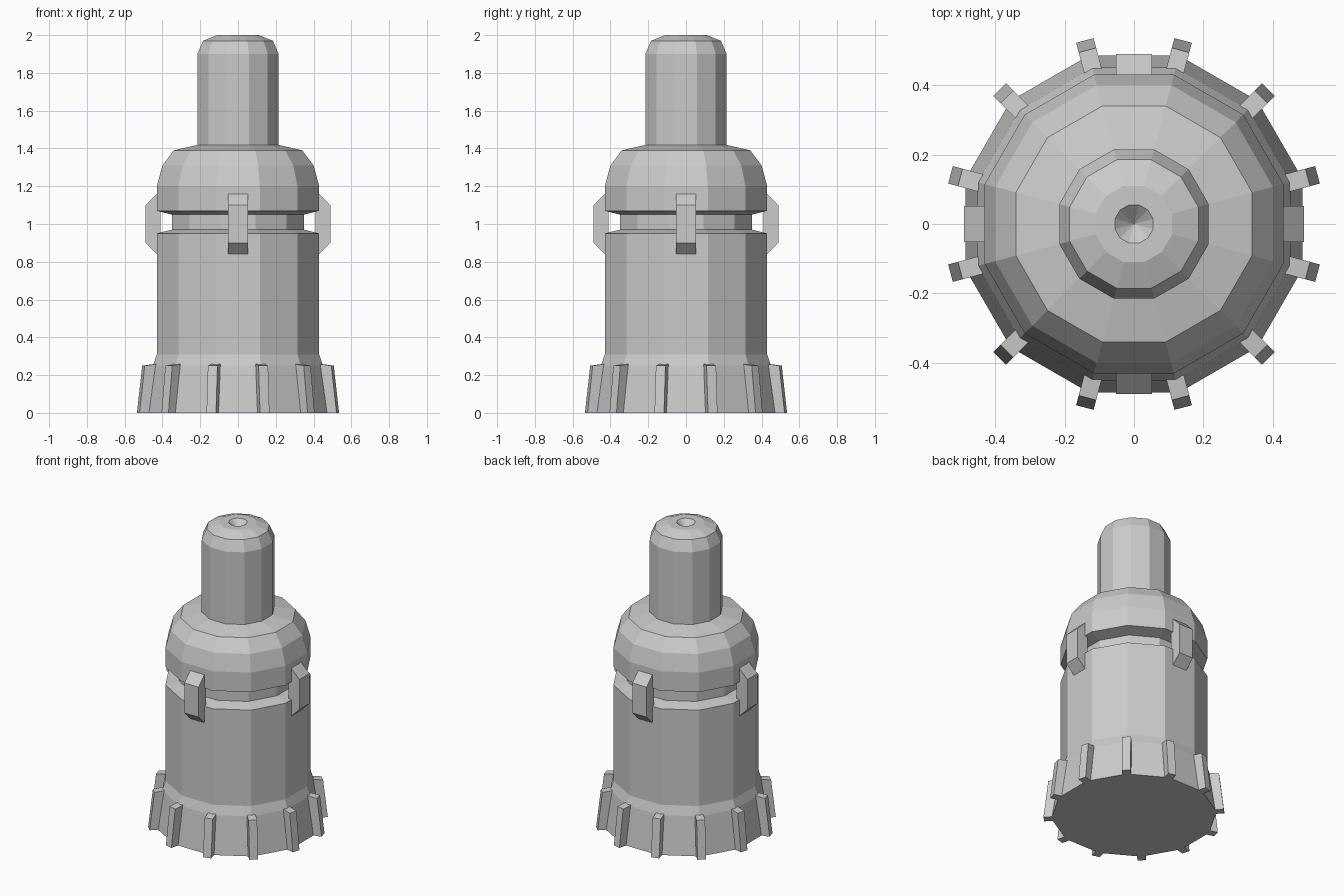
import bpy, bmesh, math
from mathutils import Matrix, Vector

cube = bpy.data.objects.get("Cube")
if cube:
    bpy.data.objects.remove(cube, do_unlink=True)

SIDES = 12
STEP = 2 * math.pi / SIDES

grey = bpy.data.materials.new("plain_grey")
grey.use_nodes = True
grey.diffuse_color = (0.6, 0.6, 0.6, 1)
grey.node_tree.nodes["Principled BSDF"].inputs["Base Color"].default_value = (0.6, 0.6, 0.6, 1)


def finish(bm, name):
    bmesh.ops.recalc_face_normals(bm, faces=bm.faces)
    mesh = bpy.data.meshes.new(name)
    bm.to_mesh(mesh)
    bm.free()
    mesh.materials.append(grey)
    obj = bpy.data.objects.new(name, mesh)
    bpy.context.collection.objects.link(obj)
    return obj


def lathe(name, profile):
    """Twelve-sided solid; radii are measured to the middle of each flat."""
    bm = bmesh.new()
    rings = []
    for r, z in profile:
        r /= math.cos(STEP / 2)
        rings.append([bm.verts.new((r * math.cos((i + 0.5) * STEP),
                                    r * math.sin((i + 0.5) * STEP), z))
                      for i in range(SIDES)])
    for low, high in zip(rings, rings[1:]):
        for i in range(SIDES):
            j = (i + 1) % SIDES
            bm.faces.new((low[i], low[j], high[j], high[i]))
    bm.faces.new(rings[0])
    bm.faces.new(rings[-1])
    bmesh.ops.remove_doubles(bm, verts=bm.verts, dist=0.0001)
    return finish(bm, name)


def radial_block(name, profile, width, angle):
    """Extrude an (outward, up) outline sideways, then turn it about z."""
    bm = bmesh.new()
    face = bm.faces.new([bm.verts.new((r, -width / 2, z)) for r, z in profile])
    ext = bmesh.ops.extrude_face_region(bm, geom=[face])["geom"]
    moved = [v for v in ext if isinstance(v, bmesh.types.BMVert)]
    bmesh.ops.translate(bm, verts=moved, vec=Vector((0, width, 0)))
    bmesh.ops.rotate(bm, verts=bm.verts, matrix=Matrix.Rotation(angle, 3, 'Z'))
    return finish(bm, name)


# Main housing with flared foot, groove, and rounded shoulder
lathe("housing", [
    (0.485, 0), (0.45, 0.25), (0.43, 0.31), (0.43, 0.95), (0.35, 0.97),
    (0.35, 1.05), (0.43, 1.07), (0.43, 1.2), (0.40, 1.31), (0.34, 1.39),
    (0.21, 1.42)])

# Neck with rounded tip and a small conical hole
lathe("neck", [
    (0.215, 1.4), (0.215, 1.9), (0.185, 1.97), (0.11, 2.0),
    (0.055, 2.0), (0.001, 1.95)])

# Leaning ribs on the corners of the foot
rib = [(0.44, 0), (0.547, 0), (0.518, 0.25), (0.44, 0.26)]
for i in range(SIDES):
    radial_block(f"foot_rib_{i + 1}", rib, 0.052, (i + 0.5) * STEP)

# Four clips bridging the groove
clip = [(0.41, 0.84), (0.43, 0.84), (0.49, 0.9), (0.49, 1.1), (0.43, 1.16), (0.41, 1.16)]
for i, side in enumerate(("left", "back", "right", "front")):
    radial_block(f"{side}_clip", clip, 0.105, i * math.pi / 2)
